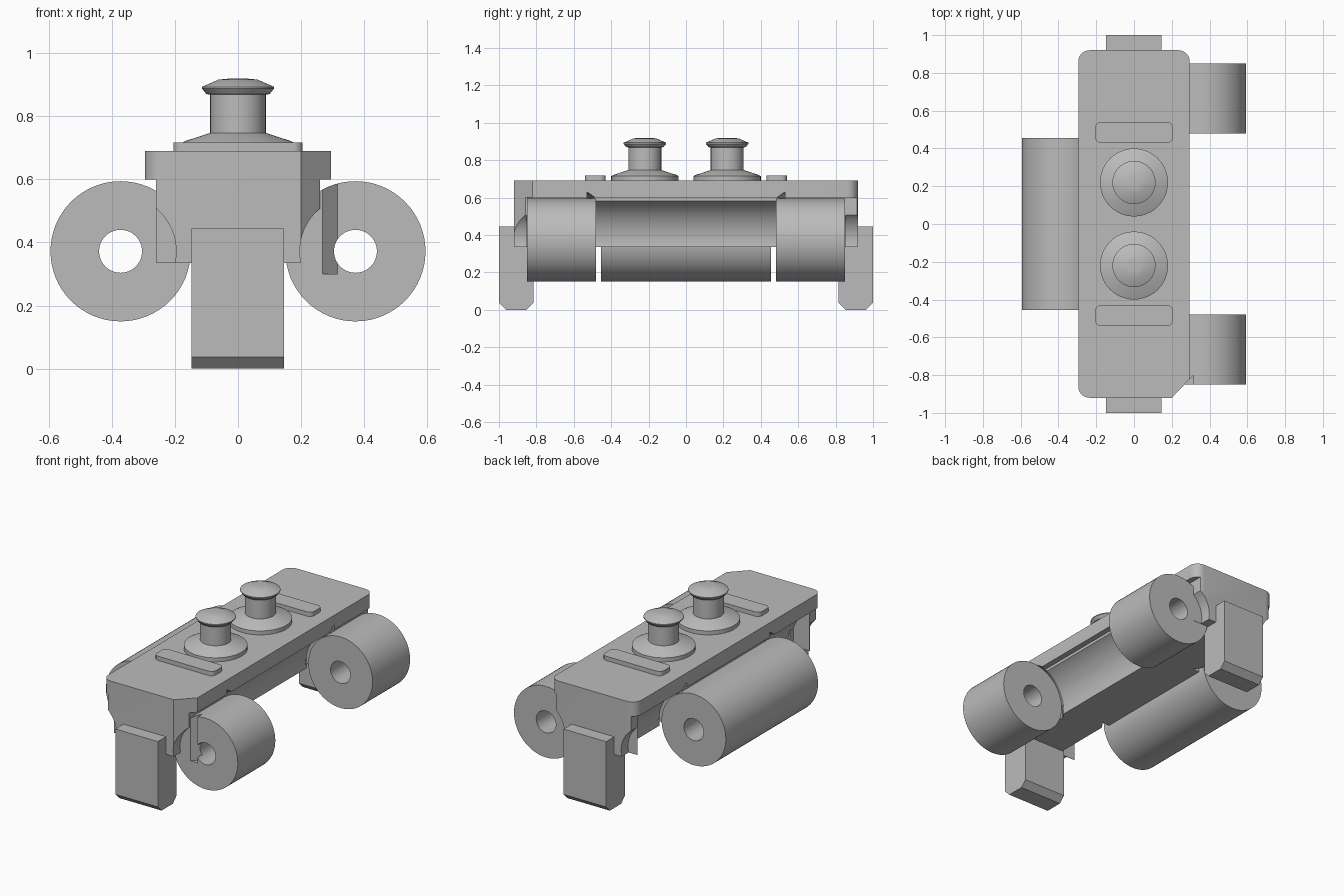
import bpy, bmesh, math
from mathutils import Matrix

if "Cube" in bpy.data.objects:
    bpy.data.objects.remove(bpy.data.objects["Cube"])

grey = bpy.data.materials.new("plain grey")
grey.use_nodes = True
COLOUR = (0.5, 0.5, 0.5, 1)
grey.diffuse_color = COLOUR
grey.node_tree.nodes["Principled BSDF"].inputs["Base Color"].default_value = COLOUR

AXIS_X, AXIS_Z = 0.372, 0.372   # hinge axes
BARREL_R, CLEAR_R = 0.222, 0.238


def finish(name, bm):
    bmesh.ops.recalc_face_normals(bm, faces=bm.faces)
    mesh = bpy.data.meshes.new(name)
    bm.to_mesh(mesh)
    bm.free()
    obj = bpy.data.objects.new(name, mesh)
    bpy.context.collection.objects.link(obj)
    mesh.materials.append(grey)
    return obj


def prism(name, points, z0, z1):
    bm = bmesh.new()
    face = bm.faces.new([bm.verts.new((x, y, z0)) for x, y in points])
    top = bmesh.ops.extrude_face_region(bm, geom=[face])["geom"]
    bmesh.ops.translate(bm, vec=(0, 0, z1 - z0),
                        verts=[v for v in top if isinstance(v, bmesh.types.BMVert)])
    return finish(name, bm)


def box(name, x0, x1, y0, y1, z0, z1):
    return prism(name, [(x0, y0), (x1, y0), (x1, y1), (x0, y1)], z0, z1)


def rounded(w, d, r, cy=0, steps=6):
    pts = []
    for q, (sx, sy) in enumerate([(1, 1), (-1, 1), (-1, -1), (1, -1)]):
        for i in range(steps + 1):
            a = math.pi / 2 * (q + i / steps)
            pts.append((sx * (w - r) + r * math.cos(a), cy + sy * (d - r) + r * math.sin(a)))
    return pts


def lathe(name, profile, seg=64):
    """Spin (radius, height) points round z, closing both ends."""
    bm = bmesh.new()
    rings = [[bm.verts.new((r * math.cos(2 * math.pi * i / seg),
                            r * math.sin(2 * math.pi * i / seg), h)) for i in range(seg)]
             for r, h in profile]
    for a, b in zip(rings, rings[1:]):
        for i in range(seg):
            j = (i + 1) % seg
            bm.faces.new((a[i], a[j], b[j], b[i]))
    bm.faces.new(rings[0])
    bm.faces.new(rings[-1])
    return finish(name, bm)


def along_y(name, side, profile):
    """Round part lying along a hinge axis; profile is (radius, y)."""
    obj = lathe(name, profile)
    obj.data.transform(Matrix.Translation((side * AXIS_X, 0, AXIS_Z))
                       @ Matrix.Rotation(-math.pi / 2, 4, "X"))
    return obj


def combine(target, tool, operation):
    mod = target.modifiers.new("combine", "BOOLEAN")
    mod.operation, mod.solver, mod.object = operation, "EXACT", tool
    bpy.context.view_layer.objects.active = target
    bpy.ops.object.modifier_apply(modifier=mod.name)
    bpy.data.objects.remove(tool)


def smooth(obj):
    bpy.ops.object.select_all(action="DESELECT")
    obj.select_set(True)
    bpy.context.view_layer.objects.active = obj
    bpy.ops.object.shade_smooth_by_angle(angle=math.radians(25))


# Body block: rounded plan, undercut sides below the top plate
body = prism("link_body", rounded(0.295, 0.92, 0.06), 0.335, 0.69)
for s in (-1, 1):
    combine(body, box("cut", min(s * 0.26, s * 0.5), max(s * 0.26, s * 0.5),
                      -1.1, 1.1, 0.2, 0.6), "DIFFERENCE")
    # scooped end walls
    for y0, y1 in ((-1.1, -0.852), (0.852, 1.1)):
        combine(body, along_y("cut", s, [(0.176, y0), (0.176, y1)]), "DIFFERENCE")

# Hinge clearances with flared ends
combine(body, along_y("cut", 1, [(0.27, -0.53), (CLEAR_R, -0.48),
                                 (CLEAR_R, 0.48), (0.27, 0.53)]), "DIFFERENCE")
for s in (-1, 1):
    combine(body, along_y("cut", -1, [(0.27, s * 0.41), (CLEAR_R, s * 0.456),
                                      (CLEAR_R, s * 0.85)]), "DIFFERENCE")

# Hinge barrels: one wide on the right, two short on the left
for s, y0, y1 in ((-1, -0.455, 0.455), (1, -0.85, -0.48), (1, 0.48, 0.85)):
    combine(body, along_y("barrel", s, [(BARREL_R, y0), (BARREL_R, y1)]), "UNION")
    combine(body, along_y("bore", s, [(0.068, y0 - 0.02), (0.068, y1 + 0.02)]), "DIFFERENCE")

# Chamfered front left corner, running into the barrel
combine(body, prism("cut", [(0.18, -0.941), (0.315, -0.8), (0.315, -0.96)], 0.3, 0.8),
        "DIFFERENCE")

# Guide horns at both ends, bevelled along the bottom edges
for s, name in ((-1, "front_horn"), (1, "back_horn")):
    horn = box(name, -0.148, 0.146, min(s * 0.815, s), max(s * 0.815, s), 0, 0.445)
    bm = bmesh.new()
    bm.from_mesh(horn.data)
    edges = [e for e in bm.edges if all(v.co.z < 0.01 for v in e.verts)
             and abs(e.verts[0].co.y - e.verts[1].co.y) < 0.01]
    bmesh.ops.bevel(bm, geom=edges, offset=0.037, segments=1, affect="EDGES")
    bm.to_mesh(horn.data)
    bm.free()
    combine(body, horn, "UNION")
smooth(body)

# Studs with conical bases, and raised pads beside them
for s, name in ((-1, "front"), (1, "back")):
    stud = lathe(name + "_stud", [(0.18, 0.68), (0.18, 0.715), (0.165, 0.722), (0.088, 0.747),
                                  (0.088, 0.868), (0.1, 0.87), (0.114, 0.887),
                                  (0.114, 0.893), (0.062, 0.916), (0.03, 0.919)], 48)
    stud.location.y = s * 0.22
    smooth(stud)
    pad = prism(name + "_pad", rounded(0.205, 0.055, 0.03, s * 0.485), 0.68, 0.717)
    smooth(pad)
